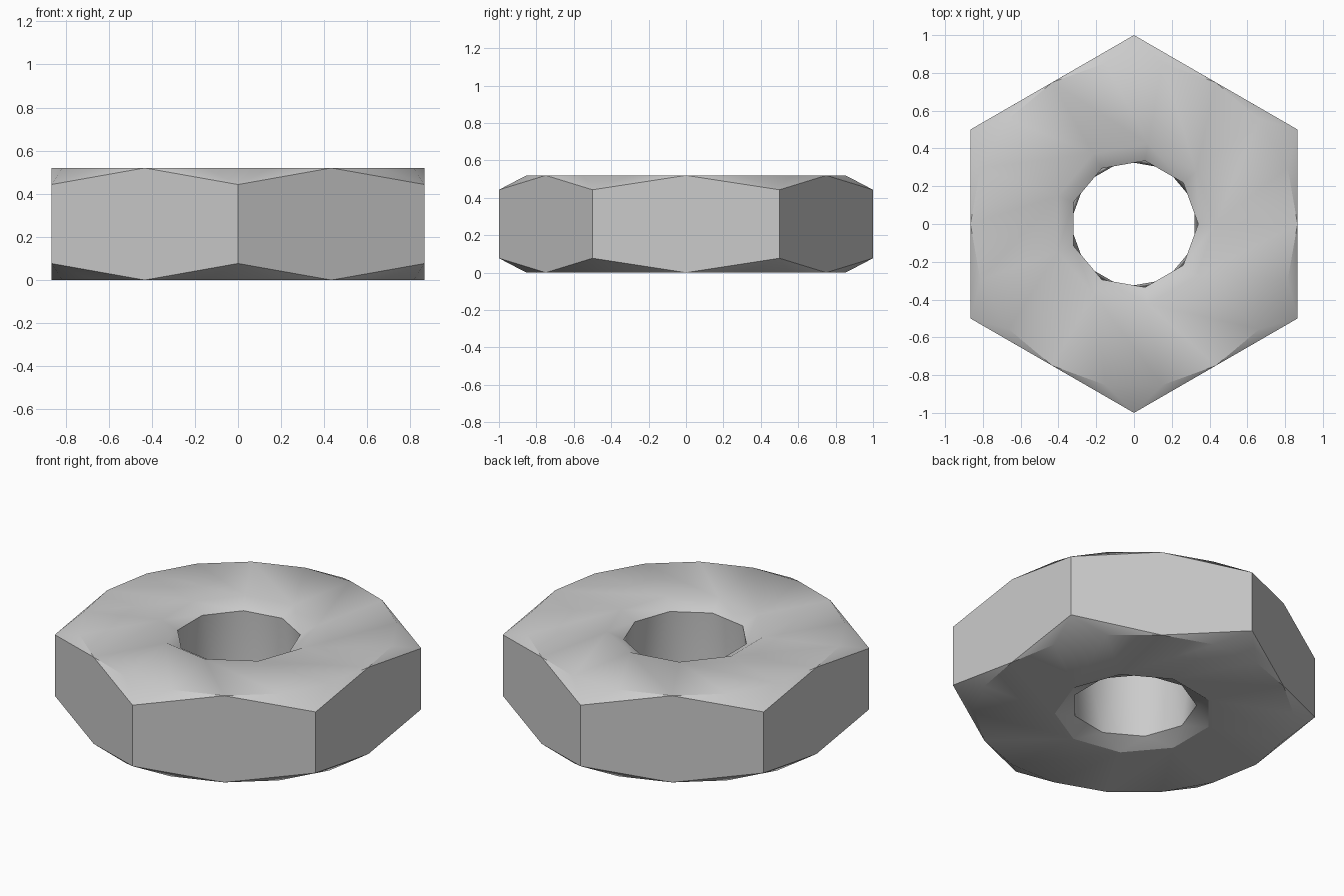
import bpy
import bmesh
from math import sin, cos, radians

if "Cube" in bpy.data.objects:
    bpy.data.objects.remove(bpy.data.objects["Cube"])

HEIGHT = 0.52
FLAT_R = 0.866        # centre to flat side
OUTER_CHAMFER = 0.077
RIM_R, BORE_R = 0.43, 0.34
COUNTERSINK = 0.05

bm = bmesh.new()


def ring(count, radius, z, turn=0.0):
    """Regular ring of (angle, vertex) pairs."""
    result = []
    for i in range(count):
        deg = turn + 360 * i / count
        a = radians(deg)
        result.append((deg, bm.verts.new((radius * cos(a), radius * sin(a), z))))
    return result


def skin(a, b):
    """Join two rings with triangles, stepping round by angle."""
    a = a + [(a[0][0] + 360, a[0][1])]
    b = b + [(b[0][0] + 360, b[0][1])]
    i = j = 0
    while i < len(a) - 1 or j < len(b) - 1:
        step_a = j == len(b) - 1 or (i < len(a) - 1 and a[i + 1][0] <= b[j + 1][0])
        if step_a:
            bm.faces.new((a[i][1], a[i + 1][1], b[j][1]))
            i += 1
        else:
            bm.faces.new((a[i][1], b[j + 1][1], b[j][1]))
            j += 1


def end_face(z, inward, bore_turn):
    """Flat end with chamfered corners and a countersunk hole."""
    edge = ring(18, FLAT_R, z)
    corners = ring(6, 1.0, z + inward * OUTER_CHAMFER, 30)
    rim = ring(9, RIM_R, z)
    bore = ring(9, BORE_R, z + inward * COUNTERSINK, bore_turn)
    skin(edge, rim)
    skin(rim, bore)
    # Three chamfer triangles at every corner
    for k in range(6):
        for s in range(3):
            bm.faces.new((edge[3 * k + s][1], edge[(3 * k + s + 1) % 18][1],
                          corners[k][1]))
    return edge, corners, bore


bottom_edge, bottom_corners, bottom_bore = end_face(0, 1, 20)
top_edge, top_corners, top_bore = end_face(HEIGHT, -1, 0)

# Bore wall
skin(top_bore, bottom_bore)

# Six flat sides
for k in range(6):
    bm.faces.new([bottom_corners[k - 1][1], bottom_edge[3 * k][1], bottom_corners[k][1],
                  top_corners[k][1], top_edge[3 * k][1], top_corners[k - 1][1]])

bmesh.ops.recalc_face_normals(bm, faces=bm.faces[:])
mesh = bpy.data.meshes.new("hex_nut")
bm.to_mesh(mesh)
bm.free()

# Material
steel = bpy.data.materials.new("grey_steel")
steel.use_nodes = True
colour = (0.6, 0.6, 0.6, 1)
steel.diffuse_color = colour
for node in steel.node_tree.nodes:
    if node.type == "BSDF_PRINCIPLED":
        node.inputs["Base Color"].default_value = colour
mesh.materials.append(steel)

nut = bpy.data.objects.new("hex_nut", mesh)
bpy.context.collection.objects.link(nut)
bpy.ops.object.select_all(action="DESELECT")
nut.select_set(True)
bpy.context.view_layer.objects.active = nut
bpy.ops.object.shade_smooth_by_angle(angle=radians(35))
